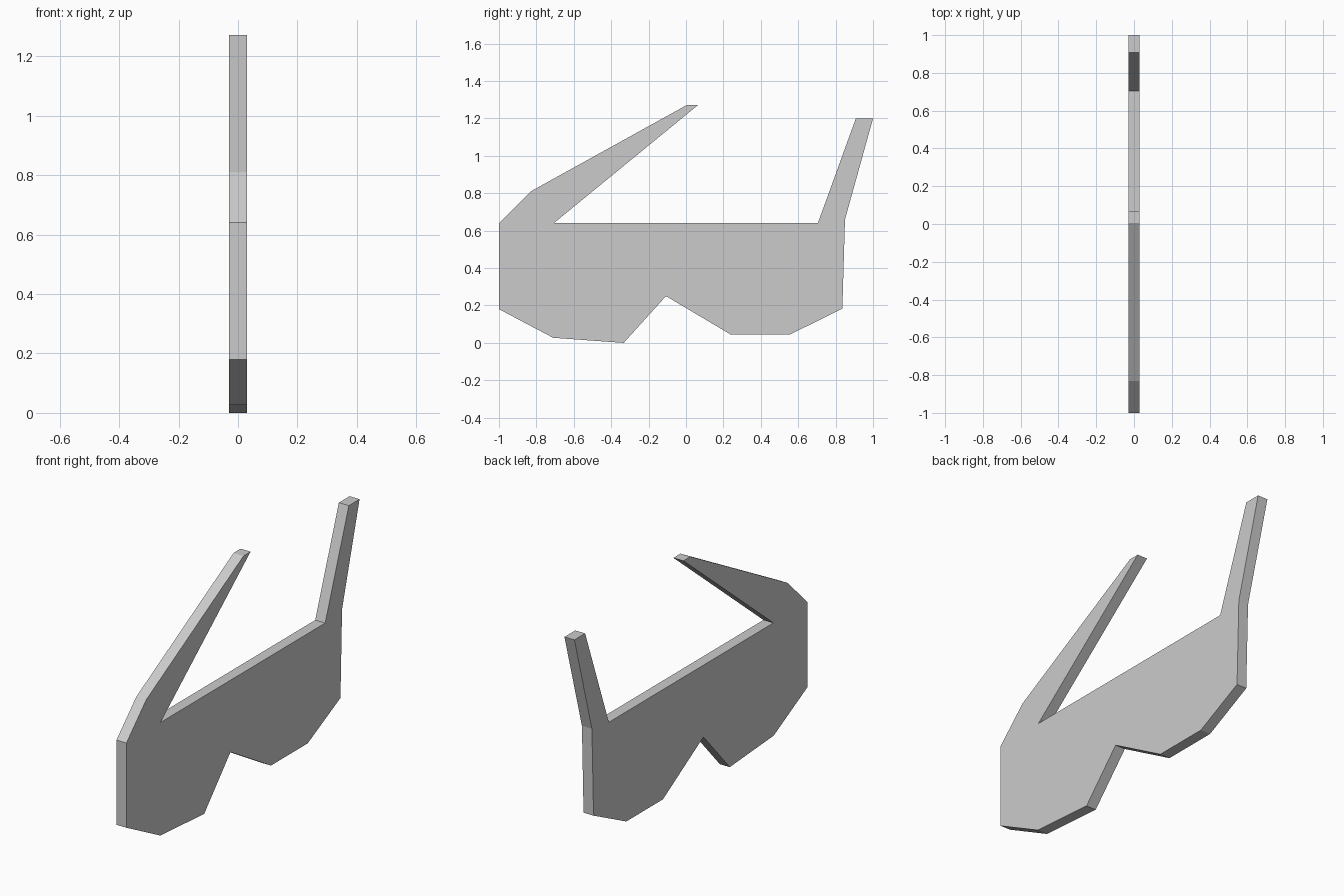
import bpy, bmesh

if "Cube" in bpy.data.objects:
    bpy.data.objects.remove(bpy.data.objects["Cube"])

HALF_THICKNESS = 0.03

# Side outline of the glasses (y, z): near arm, lens top, far arm, lens underside
OUTLINE = [
    (-1.0, 0.18), (-1.0, 0.64), (-0.83, 0.81), (0.005, 1.272), (0.065, 1.272),
    (-0.707, 0.64), (0.705, 0.64), (0.908, 1.20), (1.0, 1.20), (0.85, 0.66),
    (0.836, 0.183), (0.555, 0.044), (0.24, 0.044), (-0.107, 0.25),
    (-0.333, 0.0), (-0.71, 0.027),
]


def extruded_plate(name, outline, half):
    """Flat plate in the yz plane, extruded evenly along x."""
    bm = bmesh.new()
    face = bm.faces.new([bm.verts.new((-half, y, z)) for y, z in outline])
    result = bmesh.ops.extrude_face_region(bm, geom=[face], use_keep_orig=True)
    moved = [g for g in result["geom"] if isinstance(g, bmesh.types.BMVert)]
    bmesh.ops.translate(bm, verts=moved, vec=(2 * half, 0, 0))
    bmesh.ops.recalc_face_normals(bm, faces=bm.faces)
    mesh = bpy.data.meshes.new(name)
    bm.to_mesh(mesh)
    bm.free()
    obj = bpy.data.objects.new(name, mesh)
    bpy.context.collection.objects.link(obj)
    return obj


# Flat cut-out glasses: lens panel with both arms in one piece
extruded_plate("glasses_plate", OUTLINE, HALF_THICKNESS)
